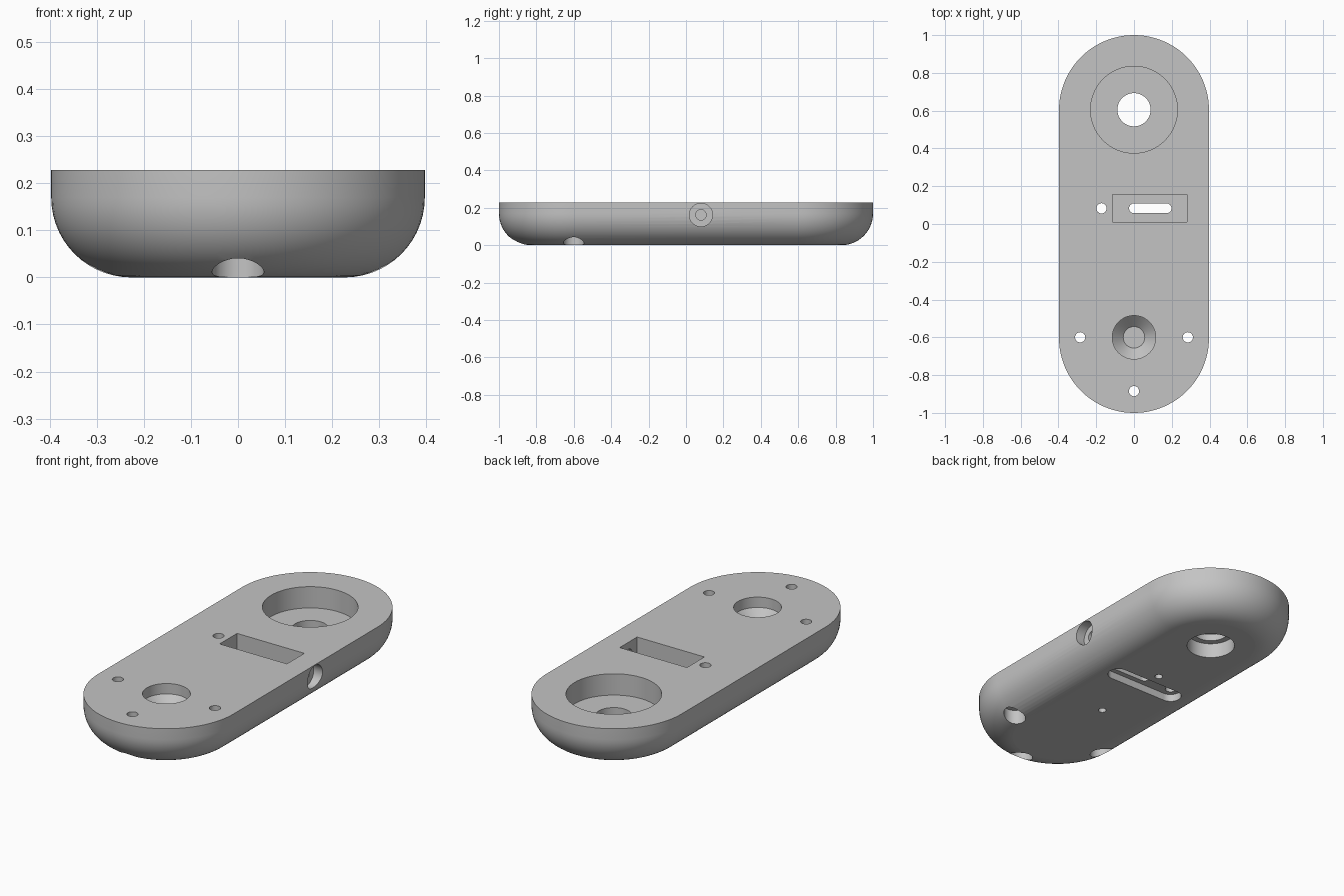
import bpy
import bmesh
from math import pi, sin, cos
from mathutils import Matrix, Vector

if "Cube" in bpy.data.objects:
    bpy.data.objects.remove(bpy.data.objects["Cube"], do_unlink=True)

HEIGHT = 0.228
RADIUS = 0.397
HALF = 1 - RADIUS
FILLET = 0.17
BELOW, ABOVE = -0.05, 0.3

grey = bpy.data.materials.new("plain grey")
grey.use_nodes = True
colour = (0.55, 0.55, 0.55, 1)
grey.diffuse_color = colour
grey.node_tree.nodes["Principled BSDF"].inputs["Base Color"].default_value = colour


def outline(r, spread=0.0, along_y=False, n=32):
    """Circle, or a rounded slot when spread is above zero."""
    points = []
    for side in (1, -1) if spread else (1,):
        arc = pi if spread else 2 * pi
        for i in range(n + 1 if spread else 2 * n):
            a = arc * i / n if spread else pi * i / n
            a += -pi / 2 if side > 0 else pi / 2
            x, y = r * cos(a) + side * spread, r * sin(a)
            points.append((-y, x) if along_y else (x, y))
    return points


def loft(name, rings, matrix=Matrix()):
    """Closed solid through a list of (outline, z) rings."""
    bm = bmesh.new()
    loops = [[bm.verts.new((x, y, z)) for x, y in pts] for pts, z in rings]
    for low, high in zip(loops, loops[1:]):
        for i in range(len(low)):
            j = (i + 1) % len(low)
            bm.faces.new((low[i], low[j], high[j], high[i]))
    bm.faces.new(loops[0][::-1])
    bm.faces.new(loops[-1])
    bmesh.ops.recalc_face_normals(bm, faces=bm.faces)
    bm.transform(matrix)
    mesh = bpy.data.meshes.new(name)
    bm.to_mesh(mesh)
    bm.free()
    mesh.materials.append(grey)
    obj = bpy.data.objects.new(name, mesh)
    bpy.context.collection.objects.link(obj)
    return obj


def stepped(name, steps, x, y):
    """Round cutter from (radius, z) steps."""
    return loft(name, [(outline(r), z) for r, z in steps],
                Matrix.Translation((x, y, 0)))


# Rounded body with a filleted underside
STEPS = 14
rings = []
for k in range(STEPS + 1):
    a = pi / 2 * k / STEPS
    rings.append((outline(RADIUS - FILLET * (1 - sin(a)), HALF, True, 48),
                  FILLET * (1 - cos(a))))
rings.append((outline(RADIUS, HALF, True, 48), HEIGHT))
body = loft("mounting_body", rings)

cutters = []

# Large stepped bore at the back
cutters.append(stepped("large_bore", [
    (0.12, BELOW), (0.12, 0.08), (0.088, 0.08), (0.088, 0.115),
    (0.23, 0.115), (0.23, ABOVE)], 0, 0.605))

# Blind recess with a conical floor at the front
cutters.append(stepped("cone_recess", [
    (0.057, 0.115), (0.115, 0.173), (0.115, ABOVE)], 0, -0.6))

# Counterbored screw holes around the recess
for x, y in ((-0.285, -0.6), (0.285, -0.6), (0, -0.885)):
    cutters.append(stepped("screw_hole", [
        (0.055, BELOW), (0.055, 0.08), (0.027, 0.08), (0.027, ABOVE)], x, y))

# Rectangular pocket, through slot, wide underside slot and pin hole
MID = 0.083
pocket = [(-0.115, 0.01), (0.28, 0.01), (0.28, 0.156), (-0.115, 0.156)]
cutters.append(loft("pocket", [(pocket, 0.075), (pocket, ABOVE)]))
through = outline(0.026, 0.086)
cutters.append(loft("through_slot", [(through, BELOW), (through, 0.15)],
                    Matrix.Translation((0.086, MID, 0))))
wide = outline(0.054, 0.172)
cutters.append(loft("underside_slot", [(wide, BELOW), (wide, 0.04)],
                    Matrix.Translation((0, MID, 0))))
cutters.append(stepped("pin_hole", [(0.027, BELOW), (0.027, ABOVE)], -0.172, MID))

# Small blind holes in the underside
for y in (0.195, -0.25):
    cutters.append(stepped("blind_hole", [(0.02, BELOW), (0.02, 0.06)], 0, y))

# Counterbored cable hole through the side into the pocket
cutters.append(loft("side_hole", [
    (outline(0.028), 0.2), (outline(0.028), 0.345),
    (outline(0.062), 0.345), (outline(0.062), 0.5)],
    Matrix.Translation((0, 0.08, 0.162)) @ Matrix.Rotation(pi / 2, 4, "Y")))

for cutter in cutters:
    cutter.hide_render = True
    cut = body.modifiers.new(cutter.name, "BOOLEAN")
    cut.operation = "DIFFERENCE"
    cut.solver = "EXACT"
    cut.object = cutter

# Bake the cuts and remove the cutters
bpy.context.view_layer.update()
graph = bpy.context.evaluated_depsgraph_get()
result = bpy.data.meshes.new_from_object(body.evaluated_get(graph))
body.modifiers.clear()
body.data = result
for cutter in cutters:
    bpy.data.objects.remove(cutter, do_unlink=True)

# Smooth curved walls, flat horizontal faces
for obj in bpy.context.selected_objects:
    obj.select_set(False)
body.select_set(True)
bpy.context.view_layer.objects.active = body
bpy.ops.object.shade_smooth_by_angle(angle=pi / 6)
for face in body.data.polygons:
    if abs(face.normal.dot(Vector((0, 0, 1)))) > 0.999:
        face.use_smooth = False
